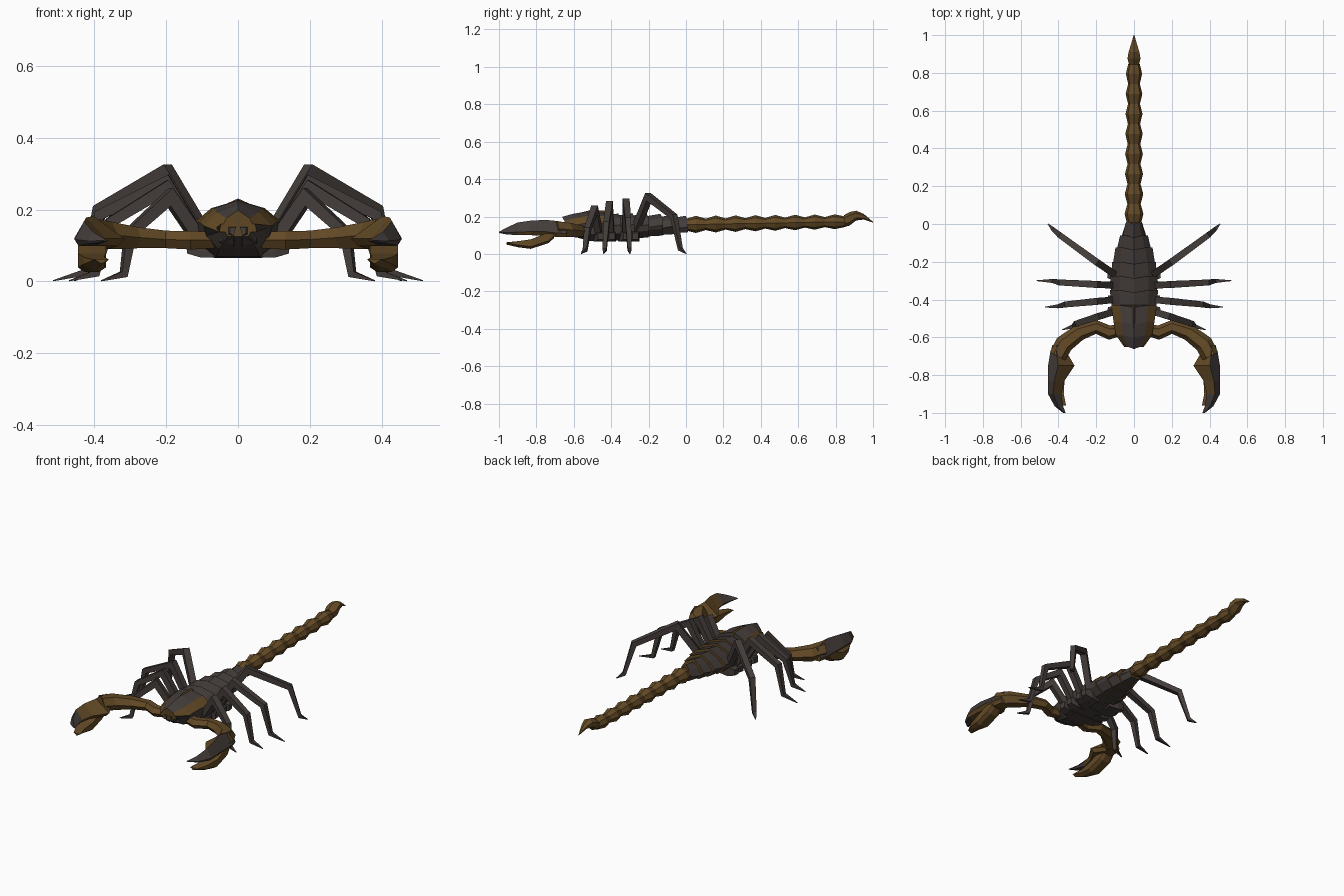
import bpy, bmesh, math
from mathutils import Vector

if "Cube" in bpy.data.objects:
    bpy.data.objects.remove(bpy.data.objects["Cube"])


def material(name, rgb):
    m = bpy.data.materials.new(name)
    m.diffuse_color = (*rgb, 1)
    m.use_nodes = True
    m.node_tree.nodes["Principled BSDF"].inputs["Base Color"].default_value = m.diffuse_color
    return m


DARK = material("dark shell", (0.058, 0.047, 0.043))
BROWN = material("brown shell", (0.125, 0.068, 0.019))


def loft(name, rings, rule=None, first=DARK, second=BROWN, mirror=False):
    """Skin a list of equal-sized rings; rule(face) picks the second colour."""
    bm = bmesh.new()
    vs = [[bm.verts.new(p) for p in r] for r in rings]
    n = len(rings[0])
    for a, b in zip(vs, vs[1:]):
        for i in range(n):
            j = (i + 1) % n
            bm.faces.new((a[i], a[j], b[j], b[i]))
    bm.faces.new(vs[0])
    bm.faces.new(vs[-1])
    bmesh.ops.recalc_face_normals(bm, faces=bm.faces)
    bm.normal_update()
    if rule:
        for f in bm.faces:
            f.material_index = int(rule(f))
    me = bpy.data.meshes.new(name)
    bm.to_mesh(me)
    bm.free()
    me.materials.append(first)
    me.materials.append(second)
    ob = bpy.data.objects.new(name, me)
    bpy.context.collection.objects.link(ob)
    if mirror:
        ob.modifiers.new("mirror", 'MIRROR')
    return ob


def sweep(name, pts, radii, side, n=4, turn=0.5, **kw):
    """Sweep an n-gon along pts; side is a fixed vector square to the path,
    or None for a level path. radii are (across, along the side vector)."""
    pts = [Vector(p) for p in pts]
    rings = []
    for k, (p, (ra, rs)) in enumerate(zip(pts, radii)):
        d0 = (p - pts[k - 1]).normalized() if k else None
        d1 = (pts[k + 1] - p).normalized() if k < len(pts) - 1 else None
        t = (d0 + d1).normalized() if d0 and d1 else (d0 or d1)
        miter = 1 / max(0.6, t.dot(d0)) if d0 and d1 else 1
        across = side.cross(t).normalized()
        rings.append([p + across * ra * miter * math.cos(a) + side * rs * math.sin(a)
                      for a in (2 * math.pi * (i + turn) / n for i in range(n))])
    return loft(name, rings, **kw)


# Body: stepped back plates over a smooth belly
def body_ring(y, w, zt, zb):
    half = [(0.62 * w, zt - 0.022), (w, zt - 0.06), (0.92 * w, zb + 0.035), (0.55 * w, zb)]
    pts = [(0, y - 0.012, zt)] + [(x, y, z) for x, z in half]
    return pts + [(-x, y, z) for x, z in reversed(half)]


# trunk plates: (front y, rear y, front width, rear width, ridge height, belly height)
plates = [(-0.44, -0.35, .118, .128, .212, .068), (-0.35, -0.275, .122, .126, .214, .074),
          (-0.275, -0.20, .119, .117, .213, .084), (-0.20, -0.125, .110, .098, .210, .094),
          (-0.125, -0.06, .089, .073, .206, .102), (-0.06, 0.01, .064, .042, .200, .112)]
rings = []
for y0, y1, w0, w1, zt, zb in plates:
    rings += [body_ring(y0, w0, zt - 0.008, zb), body_ring(y1, w1, zt + 0.004, zb + 0.004)]
loft("trunk", rings, lambda f: max(v.co.y for v in f.verts) - min(v.co.y for v in f.verts) < 0.02)

# Head shield, brown on its front and flanks
loft("head", [body_ring(-0.65, .052, .198, .125), body_ring(-0.59, .095, .215, .090),
              body_ring(-0.52, .108, .226, .070), body_ring(-0.43, .120, .226, .066)],
     lambda f: f.normal.y < -0.75 or (abs(f.normal.x) > 0.6 and f.normal.z > 0.1))

# Thin brown crest on the head
loft("head_crest", [[(-w, y, z - .02), (w, y, z - .02), (0, y, z)]
                    for y, w, z in [(-0.60, .004, .212), (-0.52, .014, .232), (-0.43, .014, .232)]],
     first=BROWN)

# Small mouth pincers under the front of the head
loft("mouth_pincers", [[(.012, y, z0), (w, y, z0 + .01), (w, y, z1), (.006, y, z1)]
                       for y, w, z0, z1 in [(-0.56, .06, .085, .15), (-0.62, .05, .10, .16),
                                            (-0.655, .022, .125, .15)]], mirror=True)

# Tail: a string of beads
tail, radii = [], []
step = 0.106
for i in range(8):
    y = i * step
    tail += [(0, y, .156 + .002 * i), (0, y + 0.5 * step, .158 + .002 * i)]
    s = 1 - 0.02 * i
    radii += [(.031 * s, .036 * s), (.046 * s, .050 * s)]
tail.append((0, 0.85, .172))
radii.append((.028, .030))


def oval(p, r, n=8):
    return [(p[0] + r[1] * math.sin(2 * math.pi * k / n), p[1],
             p[2] + r[0] * math.cos(2 * math.pi * k / n)) for k in range(n)]


loft("tail", [oval(p, r) for p, r in zip(tail, radii)], first=BROWN)

# Sting: a curved thorn
loft("sting", [oval(p, r, 6) for p, r in [
    ((0, .845, .175), (.032, .030)), ((0, .875, .188), (.036, .040)),
    ((0, .91, .205), (.026, .033)), ((0, .95, .199), (.015, .019)),
    ((0, 1.0, .170), (.002, .002))]], first=BROWN)

# Four pairs of legs: hip, knee, ankle, heel, toe
legs = {
    "rear_leg": [(.09, -.275, .12), (.20, -.20, .305), (.385, -.065, .20), (.425, -.03, .025), (.455, 0, .002)],
    "third_leg": [(.09, -.325, .09), (.20, -.32, .275), (.385, -.31, .185), (.425, -.302, .025), (.515, -.30, .002)],
    "second_leg": [(.09, -.40, .09), (.20, -.41, .260), (.355, -.425, .165), (.395, -.435, .022), (.47, -.44, .002)],
    "front_leg": [(.09, -.46, .09), (.19, -.49, .235), (.30, -.525, .135), (.318, -.54, .020), (.38, -.56, .002)],
}
for name, pts in legs.items():
    d = Vector(pts[-1]) - Vector(pts[0])
    side = Vector((-d.y, d.x, 0)).normalized()
    sweep(name, pts, [(.026, .024), (.024, .026), (.020, .022), (.013, .015), (.002, .003)],
          side, mirror=True)
    # Hip block joining leg to belly
    h = Vector(pts[0])
    sweep(name + "_hip", [(.04, h.y - .01, .095), (.10, h.y, .095), (.14, h.y + .005, .095)],
          [(.040, .038), (.038, .040), (.022, .024)], Vector((0, 0, 1)), mirror=True)

# Claw arms
sweep("claw_arm", [(.07, -.56, .115), (.13, -.575, .115), (.20, -.545, .117), (.29, -.575, .122),
                   (.37, -.635, .128), (.405, -.70, .135)],
      [(.030, .026), (.036, .030), (.034, .028), (.042, .034), (.048, .044), (.046, .044)],
      Vector((0, 0, 1)), n=6, turn=0, first=BROWN, mirror=True)


# Claw jaws: ridged upper finger, dark outside and brown inside; boxy lower finger
def jaw(y, x0, x1, z0, z1):
    m = x0 + 0.62 * (x1 - x0)
    e = 0.15 * (x1 - x0)
    zm = z0 + 0.25 * (z1 - z0)
    return [(x0, y, zm), (m, y, z1), (x1, y, zm), (x1 - e, y, z0), (x0 + e, y, z0)]


loft("upper_claw", [jaw(-.64, .365, .432, .09, .168), jaw(-.69, .35, .445, .09, .176),
                    jaw(-.75, .315, .455, .098, .182), jaw(-.83, .368, .456, .10, .178),
                    jaw(-.90, .385, .455, .10, .168), jaw(-.965, .375, .42, .105, .138),
                    jaw(-1.0, .362, .375, .112, .118)],
     lambda f: f.calc_center_median().y > -.88 and (f.normal.x < 0.1 or f.normal.z < 0),
     mirror=True)
loft("lower_claw", [[(x0, y, z1), (x1, y, z1), (x1, y, z0 + .012), (x1 - .018, y, z0),
                     (x0 + .018, y, z0), (x0, y, z0 + .012)]
                    for y, x0, x1, z0, z1 in [(-.705, .372, .440, .085, .13), (-.735, .368, .445, .058, .115),
                                              (-.83, .368, .445, .027, .078), (-.90, .372, .43, .036, .068),
                                              (-.96, .36, .40, .050, .060)]],
     first=BROWN, mirror=True)
